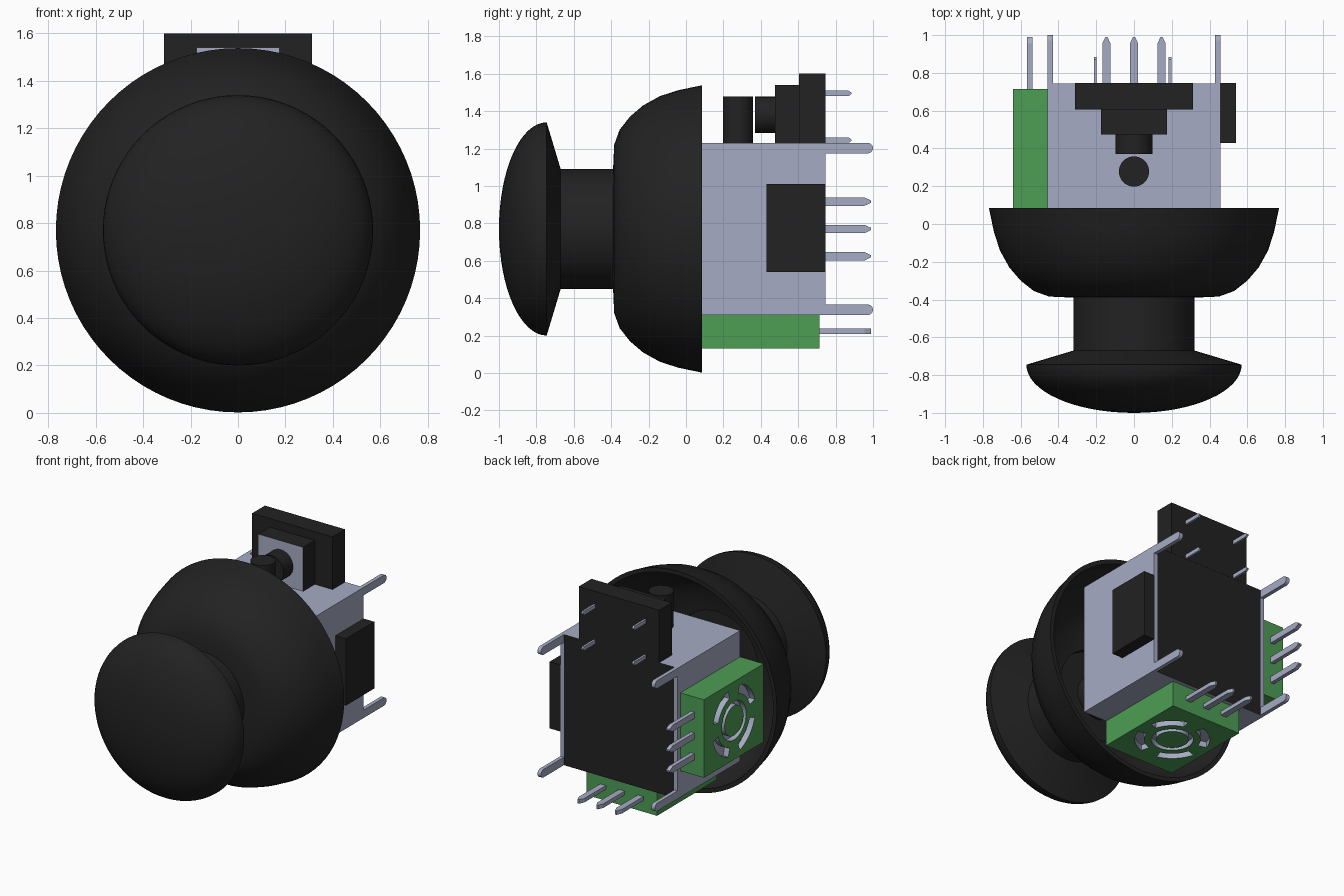
import bpy, bmesh
from math import sin, cos, pi, radians
from mathutils import Matrix, Vector

if "Cube" in bpy.data.objects:
    bpy.data.objects.remove(bpy.data.objects["Cube"], do_unlink=True)


def material(name, rgb):
    m = bpy.data.materials.new(name)
    m.use_nodes = True
    m.diffuse_color = (*rgb, 1)
    m.node_tree.nodes["Principled BSDF"].inputs["Base Color"].default_value = (*rgb, 1)
    return m


BLACK = material("black plastic", (0.016, 0.016, 0.016))
METAL = material("grey metal", (0.38, 0.41, 0.55))
GREEN = material("green plastic", (0.075, 0.34, 0.09))
MID = 0.77  # height of the stick axis


def finish(name, bm, mats, smooth=False):
    bmesh.ops.recalc_face_normals(bm, faces=bm.faces)
    me = bpy.data.meshes.new(name)
    bm.to_mesh(me)
    bm.free()
    ob = bpy.data.objects.new(name, me)
    bpy.context.collection.objects.link(ob)
    for m in mats:
        me.materials.append(m)
    if smooth:
        bpy.ops.object.select_all(action='DESELECT')
        ob.select_set(True)
        bpy.context.view_layer.objects.active = ob
        bpy.ops.object.shade_smooth_by_angle(angle=radians(35))
    return ob


def box(name, x, y, z, mats, face_dir=None):
    """Box from ranges; faces pointing along face_dir take the second material."""
    bm = bmesh.new()
    bmesh.ops.create_cube(bm, size=1)
    for v in bm.verts:
        v.co = [lo + (c + 0.5) * (hi - lo) for c, (lo, hi) in zip(v.co, (x, y, z))]
    bm.normal_update()
    if face_dir:
        for f in bm.faces:
            f.material_index = int(f.normal.dot(Vector(face_dir)) > 0.9)
    return finish(name, bm, mats)


def cylinder(name, radius, start, end, mat):
    bm = bmesh.new()
    a, b = Vector(start), Vector(end)
    turn = (b - a).to_track_quat('Z', 'Y').to_matrix().to_4x4()
    bmesh.ops.create_cone(bm, cap_ends=True, segments=40, radius1=radius, radius2=radius,
                          depth=(b - a).length, matrix=Matrix.Translation((a + b) / 2) @ turn)
    return finish(name, bm, [mat], True)


def lathe(name, profile, mat):
    """Spin (radius, y) points about the stick axis."""
    bm = bmesh.new()
    vs = [bm.verts.new((r, y, MID)) for r, y in profile]
    es = [bm.edges.new(p) for p in zip(vs, vs[1:])]
    bmesh.ops.spin(bm, geom=vs + es, cent=(0, 0, MID), axis=(0, 1, 0), angle=2 * pi,
                   steps=80, use_merge=True)
    bmesh.ops.remove_doubles(bm, verts=bm.verts, dist=0.0005)
    return finish(name, bm, [mat], True)


def prism(name, outline, thick, place, mat):
    """Extrude a (y, width) outline; place maps (y, width, depth) to xyz."""
    bm = bmesh.new()
    low, high = ([bm.verts.new(place(y, w, d)) for y, w in outline]
                 for d in (-thick / 2, thick / 2))
    bm.faces.new(low)
    bm.faces.new(high)
    n = len(low)
    for i in range(n):
        j = (i + 1) % n
        bm.faces.new((low[i], low[j], high[j], high[i]))
    return finish(name, bm, [mat])


def pointed(y0, y1, half, tip):
    return [(y0, -half), (y1 - tip, -half), (y1, -half * 0.25),
            (y1, half * 0.25), (y1 - tip, half), (y0, half)]


# Stick cap: domed thumb pad, neck and hollow skirt
pad = [(0.57 * sin(t * pi / 32), -0.745 - 0.255 * cos(t * pi / 32)) for t in range(17)]
skirt = [(0.32, -0.67), (0.32, -0.39), (0.45, -0.384), (0.53, -0.355), (0.60, -0.30),
         (0.66, -0.23), (0.71, -0.14), (0.742, -0.04), (0.768, 0.085)]
inside = [(0.738, 0.085), (0.71, -0.04), (0.63, -0.19), (0.56, -0.27), (0.46, -0.33),
          (0.32, -0.345), (0.32, -0.38), (0, -0.38)]
lathe("stick_cap", pad + skirt + inside, BLACK)
cylinder("stick_post", 0.15, (0, 0.06, MID), (0, -0.39, MID), BLACK)

# Metal housing with a black back, between two side sheets with legs
box("housing", (-0.43, 0.43), (0.05, 0.745), (0.31, 1.23), [METAL, BLACK], (0, 1, 0))
for side, sx in (("left", 1), ("right", -1)):
    x0, x1 = sorted((sx * 0.43, sx * 0.457))
    box(side + "_sheet", (x0, x1), (0.05, 0.745), (0.31, 1.23), [METAL])
    for level, z in (("upper", 1.202), ("lower", 0.338)):
        end = [(0.972 + 0.028 * cos(a * pi / 8), 0.028 * sin(a * pi / 8)) for a in range(-4, 5)]
        prism(f"{side}_{level}_leg", [(0.74, -0.028)] + end + [(0.74, 0.028)], 0.027,
              lambda y, w, d: (sx * 0.4435 + d, y, z + w), METAL)
box("side_block", (0.457, 0.54), (0.43, 0.746), (0.54, 1.01), [BLACK])


def ring_sector(bm, r0, r1, a0, a1, steps, half, move):
    """Solid ring piece around z, mapped into place."""
    full = a1 - a0 > 6
    rows = []
    for i in range(steps + (0 if full else 1)):
        a = a0 + (a1 - a0) * i / steps
        rows.append([bm.verts.new(move @ Vector((r * cos(a), r * sin(a), h)))
                     for r, h in ((r0, -half), (r1, -half), (r1, half), (r0, half))])
    for p, q in zip(rows, rows[1:] + rows[:1] if full else rows[1:]):
        for k in range(4):
            m = (k + 1) % 4
            bm.faces.new((p[k], p[m], q[m], q[k]))
    if not full:
        bm.faces.new(rows[0])
        bm.faces.new(rows[-1])


def sensor(name, x, z, move):
    """Green block with metal-lined ring and corner slots cut in its outer face."""
    ob = box(name, x, (0.05, 0.715), z, [GREEN, METAL])
    bm = bmesh.new()
    ring_sector(bm, 0.105, 0.135, 0, 2 * pi, 40, 0.04, move)
    for k in range(4):
        mid = pi / 4 + k * pi / 2
        ring_sector(bm, 0.18, 0.24, mid - 0.52, mid + 0.52, 10, 0.04, move)
    for f in bm.faces:
        f.material_index = 1
    cutter = finish("slot_cutter", bm, [GREEN, METAL])
    cutter.hide_render = True
    mod = ob.modifiers.new("slots", 'BOOLEAN')
    mod.operation, mod.solver, mod.object = 'DIFFERENCE', 'EXACT', cutter
    bpy.context.view_layer.objects.active = ob
    bpy.ops.object.modifier_apply(modifier=mod.name)
    bpy.data.objects.remove(cutter, do_unlink=True)


# Position sensors on the right side and underneath
sensor("side_sensor", (-0.64, -0.457), (0.495, 1.045),
       Matrix.Translation((-0.64, 0.38, MID)) @ Matrix.Rotation(pi / 2, 4, 'Y'))
sensor("bottom_sensor", (-0.275, 0.275), (0.13, 0.31), Matrix.Translation((0, 0.38, 0.13)))
for i in (-1, 0, 1):
    shift = i * 0.146
    shape = pointed(0.70, 0.99, 0.022, 0.035)
    prism("side_sensor_pin", shape, 0.028, lambda y, w, d: (-0.552 + d, y, MID + shift + w), METAL)
    prism("bottom_sensor_pin", shape, 0.028, lambda y, w, d: (shift + w, y, 0.223 + d), METAL)

# Push switch on top: back plate, metal-faced block, plunger and actuator post
box("switch_plate", (-0.313, 0.313), (0.605, 0.746), (1.23, 1.6), [BLACK])
box("switch_block", (-0.175, 0.175), (0.475, 0.605), (1.23, 1.54), [BLACK, METAL], (0, -1, 0))
cylinder("switch_plunger", 0.097, (0, 0.475, 1.38), (0, 0.37, 1.38), BLACK)
cylinder("actuator_post", 0.08, (0, 0.278, 1.22), (0, 0.278, 1.477), BLACK)
for x in (-0.205, 0.19):
    for z in (1.245, 1.495):
        prism("switch_pin", pointed(0.74, 0.885, 0.014, 0.015), 0.015,
              lambda y, w, d: (x + d, y, z + w), METAL)
